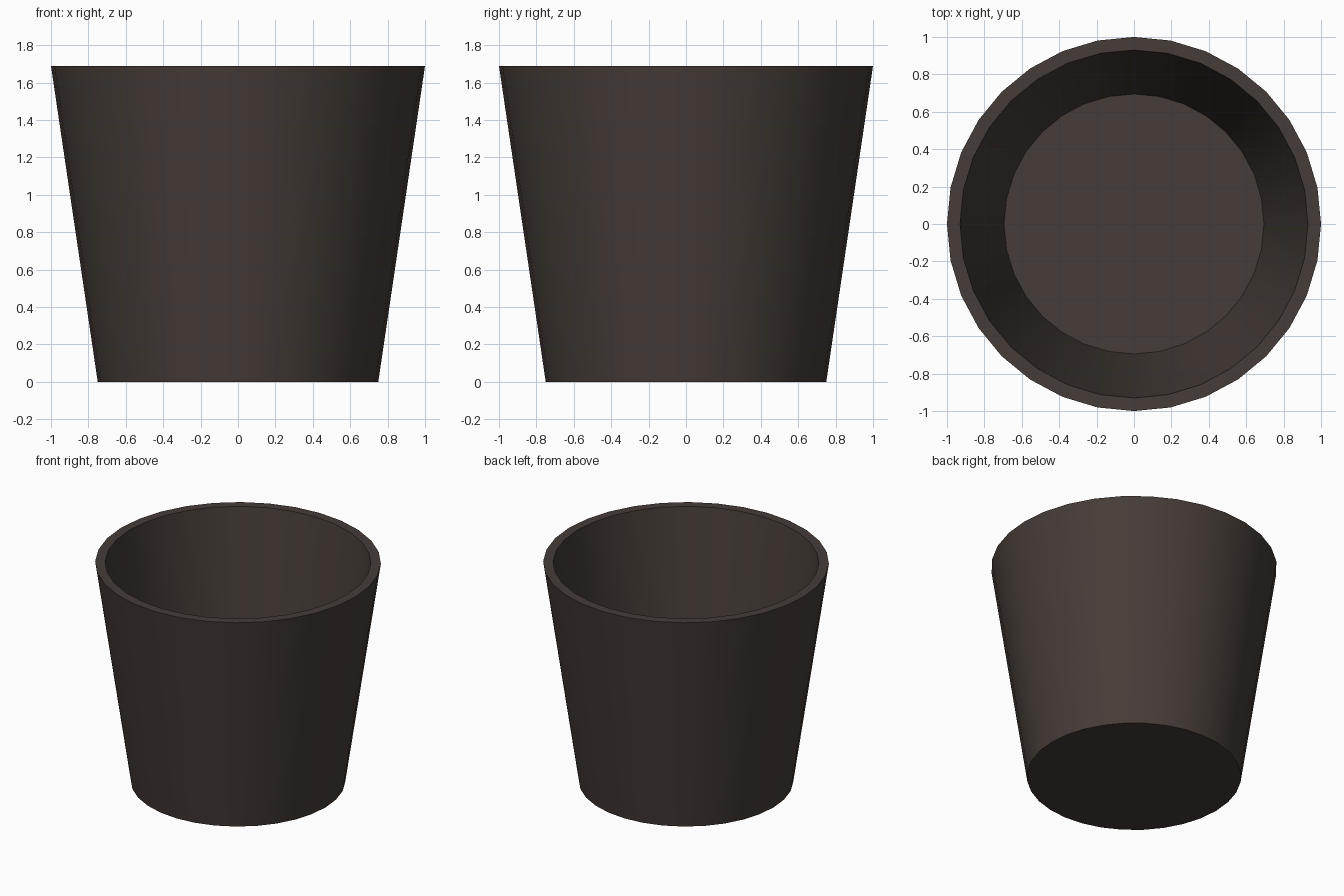
import bpy, bmesh, math
from mathutils import Vector

if "Cube" in bpy.data.objects:
    bpy.data.objects.remove(bpy.data.objects["Cube"])

SIDES = 32

# Wall profile (radius, height): outer bottom, outer rim, inner rim, inner floor
PROFILE = [(0.75, 0.0), (1.0, 1.69), (0.93, 1.69), (0.695, 0.09)]

bm = bmesh.new()


def ring(radius, z):
    return [bm.verts.new((radius * math.cos(2 * math.pi * i / SIDES),
                          radius * math.sin(2 * math.pi * i / SIDES), z))
            for i in range(SIDES)]


rings = [ring(r, z) for r, z in PROFILE]

# Walls and rim
for a, b in zip(rings, rings[1:]):
    for i in range(SIDES):
        j = (i + 1) % SIDES
        bm.faces.new((a[i], a[j], b[j], b[i]))

# Underside and inner floor
bm.faces.new(rings[0][::-1])
bm.faces.new(rings[-1])
bmesh.ops.recalc_face_normals(bm, faces=bm.faces)

mesh = bpy.data.meshes.new("plant_pot")
bm.to_mesh(mesh)
bm.free()
pot = bpy.data.objects.new("plant_pot", mesh)
bpy.context.collection.objects.link(pot)

# Dark brown finish
mat = bpy.data.materials.new("dark_brown")
mat.diffuse_color = (0.06, 0.045, 0.038, 1)
mat.use_nodes = True
mat.node_tree.nodes["Principled BSDF"].inputs["Base Color"].default_value = mat.diffuse_color
mesh.materials.append(mat)

# Smooth walls with crisp rims
bpy.context.view_layer.objects.active = pot
pot.select_set(True)
bpy.ops.object.shade_smooth_by_angle(angle=math.radians(30))
